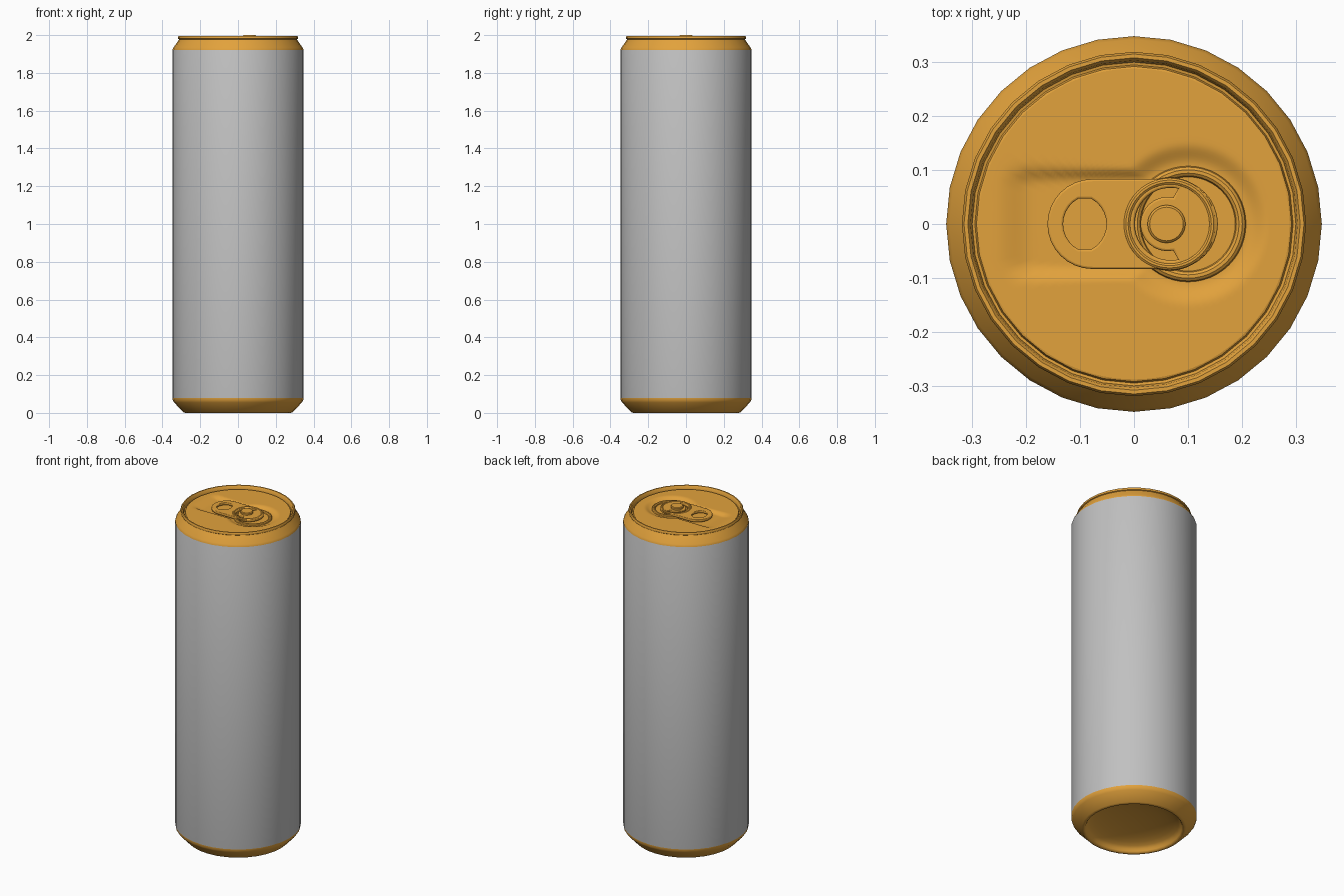
import bpy, bmesh, math

if "Cube" in bpy.data.objects:
    bpy.data.objects.remove(bpy.data.objects["Cube"])

def material(name, rgb):
    m = bpy.data.materials.new(name)
    m.diffuse_color = (*rgb, 1)
    m.use_nodes = True
    m.node_tree.nodes["Principled BSDF"].inputs["Base Color"].default_value = m.diffuse_color
    return m

GOLD = material("gold metal", (0.76, 0.36, 0.045))
GREY = material("grey sleeve", (0.53, 0.53, 0.53))

def smooth(obj, angle=35):
    bpy.ops.object.select_all(action='DESELECT')
    obj.select_set(True)
    bpy.context.view_layer.objects.active = obj
    bpy.ops.object.shade_smooth_by_angle(angle=math.radians(angle))

def lathe(name, profile, sides, mats, centre=(0, 0), height=None, rule=None, angle=35):
    """Revolve (r, z) points; height(x, y, z) may reshape, rule(z) picks the material."""
    bm = bmesh.new()
    rings = []
    for r, z in profile:
        ring = []
        for j in range(sides):
            a = 2 * math.pi * j / sides
            x, y = centre[0] + r * math.cos(a), centre[1] + r * math.sin(a)
            ring.append(bm.verts.new((x, y, height(x, y, z) if height else z)))
        rings.append(ring)
    for lo, hi in zip(rings, rings[1:]):
        for j in range(sides):
            k = (j + 1) % sides
            f = bm.faces.new((lo[j], lo[k], hi[k], hi[j]))
            if rule:
                f.material_index = rule(f.calc_center_median().z)
    bmesh.ops.remove_doubles(bm, verts=bm.verts, dist=1e-5)
    me = bpy.data.meshes.new(name)
    bm.to_mesh(me)
    bm.free()
    obj = bpy.data.objects.new(name, me)
    bpy.context.collection.objects.link(obj)
    for m in mats:
        me.materials.append(m)
    smooth(obj, angle)
    return obj

def arc(cx, cy, r, a0, a1, n=16):
    return [(cx + r * math.cos(math.radians(a0 + (a1 - a0) * i / n)),
             cy + r * math.sin(math.radians(a0 + (a1 - a0) * i / n))) for i in range(n + 1)]

# Can shell: domed base, base cone, sleeve, neck, rolled rim, countersink groove
dome = [(0.265 * math.sin(t * math.pi / 16), 0.01 + 0.06 * math.cos(t * math.pi / 16)) for t in range(9)]
shell = dome + [(0.272, 0.001), (0.28, 0), (0.29, 0.004), (0.338, 0.055), (0.345, 0.066),
                (0.347, 0.08), (0.347, 1.922), (0.341, 1.935), (0.318, 1.968), (0.312, 1.978),
                (0.317, 1.981), (0.318, 1.989), (0.314, 1.995), (0.307, 1.995), (0.302, 1.989),
                (0.299, 1.968), (0.294, 1.967), (0.291, 1.977), (0.285, 1.979)]
lathe("can_shell", shell, 32, (GOLD, GREY), rule=lambda z: 1 if 0.081 < z < 1.921 else 0, angle=50)

# Lid panel with a keyhole-shaped recess
def recess(x, y, z):
    def step(t):
        t = max(0, min(1, t))
        return t * t * (3 - 2 * t)
    bowl = step((0.15 - math.hypot(x - 0.1, y)) / 0.04)
    slot = step((0.105 - abs(y)) / 0.025) * step((x + 0.255) / 0.07) * step((0.12 - x) / 0.04)
    return z - 0.013 * max(bowl, slot)

lathe("lid_panel", [(0.287 * (1 - i / 48), 1.979) for i in range(49)], 96, (GOLD,), height=recess)

# Raised bead around the mouth, and the raised bead on the tab
def bead(name, cx, z, major, minor):
    bpy.ops.mesh.primitive_torus_add(location=(cx, 0, z), major_radius=major, minor_radius=minor,
                                     major_segments=48, minor_segments=10)
    obj = bpy.context.object
    obj.name = name
    obj.data.materials.append(GOLD)
    smooth(obj)

bead("mouth_bead", 0.1, 1.966, 0.097, 0.010)
bead("tab_bead", 0.066, 1.983, 0.079, 0.007)

# Pull tab: rounded plate with a finger hole and a C-shaped slot
outline = arc(-0.077, 0, 0.083, 90, 270) + arc(0.072, 0, 0.083, -90, 90)
finger_hole = arc(-0.078, 0, 0.053, 118, 242, 10) + arc(-0.104, 0, 0.053, -62, 62, 10)
c_slot = arc(0.068, 0, 0.067, 78, 282, 24) + arc(0.062, 0, 0.05, 282, 78, 24)
cu = bpy.data.curves.new("pull_tab", 'CURVE')
cu.dimensions = '2D'
cu.fill_mode = 'BOTH'
cu.extrude = 0.004
cu.bevel_depth = 0.004
cu.bevel_resolution = 2
cu.offset = -0.004
for pts in (outline, finger_hole[::-1], c_slot[::-1]):
    s = cu.splines.new('POLY')
    s.points.add(len(pts) - 1)
    for p, (x, y) in zip(s.points, pts):
        p.co = (x, y, 0, 1)
    s.use_cyclic_u = True
tab = bpy.data.objects.new("pull_tab", cu)
tab.location.z = 1.979
bpy.context.collection.objects.link(tab)
bpy.ops.object.select_all(action='DESELECT')
tab.select_set(True)
bpy.context.view_layer.objects.active = tab
bpy.ops.object.convert(target='MESH')
tab = bpy.context.object
tab.data.materials.clear()
tab.data.materials.append(GOLD)
smooth(tab)

# Rivet holding the tab
lathe("rivet", [(0.035, 1.965), (0.035, 1.996), (0.031, 2.0), (0, 2.0)], 32, (GOLD,), centre=(0.06, 0))
